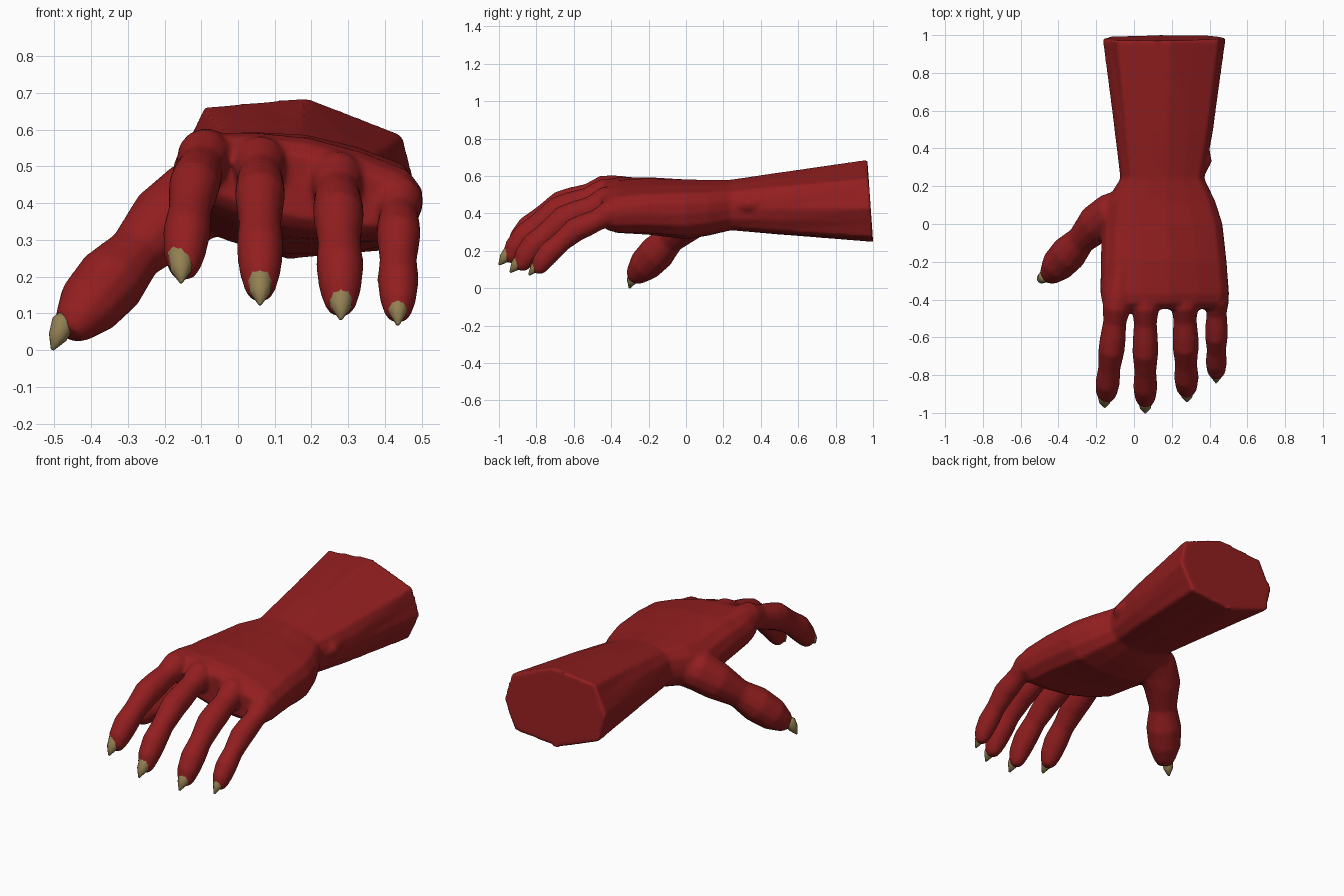
import bpy, bmesh, math
from mathutils import Vector

if "Cube" in bpy.data.objects:
    bpy.data.objects.remove(bpy.data.objects["Cube"])


def material(name, color):
    m = bpy.data.materials.new(name)
    m.diffuse_color = (*color, 1)
    m.use_nodes = True
    m.node_tree.nodes["Principled BSDF"].inputs["Base Color"].default_value = m.diffuse_color
    return m


skin = material("red skin", (0.29, 0.013, 0.014))
horn = material("tan claw", (0.29, 0.215, 0.085))


def loft(bm, rings):
    """Closed skin over a list of point rings."""
    rows = [[bm.verts.new(p) for p in ring] for ring in rings]
    n = len(rows[0])
    for a, b in zip(rows, rows[1:]):
        for i in range(n):
            bm.faces.new((a[i], a[(i + 1) % n], b[(i + 1) % n], b[i]))
    bm.faces.new(rows[0])
    bm.faces.new(rows[-1])


def tube(bm, path, sides=12, deep=1.0):
    """Tube through (point, radius) pairs; deep stretches it across the x axis."""
    pts = [Vector(p) for p, r in path]
    rings = []
    for i, (p, r) in enumerate(path):
        t = (pts[min(i + 1, len(pts) - 1)] - pts[max(i - 1, 0)]).normalized()
        u = t.cross(Vector((1, 0, 0))).normalized()
        v = t.cross(u)
        rings.append([pts[i] + r * (deep * math.cos(a) * u + math.sin(a) * v)
                      for a in (2 * math.pi * k / sides for k in range(sides))])
    loft(bm, rings)


def finish(bm, name, mat):
    bmesh.ops.recalc_face_normals(bm, faces=bm.faces)
    me = bpy.data.meshes.new(name)
    for f in bm.faces:
        f.smooth = True
    bm.to_mesh(me)
    bm.free()
    me.materials.append(mat)
    ob = bpy.data.objects.new(name, me)
    bpy.context.collection.objects.link(ob)
    return ob


hand = bmesh.new()

# forearm, wrist and palm: one skewed octagon section, rounded towards the hand
half = [(-.77, .885), (.08, 1), (.88, .54), (1, -.17)]
octagon = half + [(-x, -z) for x, z in half]


def section(bulge):
    pts = []
    for (x, z), (x2, z2) in zip(octagon, octagon[1:] + octagon[:1]):
        pts.append((x, z))
        pts.append(((x + x2) / 2 * bulge, (z + z2) / 2 * bulge))
    return pts


sections = [  # y, centre x, centre z, half width, half height, slope, bulge
    (.985, .16, .467, .327, .220, 0, 1),
    (.50, .158, .453, .262, .166, 0, 1.04),
    (.24, .150, .445, .222, .135, 0, 1.06),
    (.12, .142, .430, .288, .148, 0, 1.06),
    (.00, .150, .422, .318, .160, 0, 1.06),
    (-.20, .157, .440, .333, .148, -.05, 1.06),
    (-.37, .163, .444, .340, .136, -.10, 1.06),
    (-.42, .163, .448, .330, .118, -.13, 1.06),
    (-.45, .163, .446, .300, .085, -.15, 1.06)]
rings = []
for y, cx, cz, hx, hz, slope, bulge in sections:
    lean = -.07 if y > .9 else 0
    rings.append([(cx + hx * x, y + lean * hz * z, cz + hz * z + slope * hx * x)
                  for x, z in section(bulge)])
loft(hand, rings)

# wrist bone bump
tube(hand, [((.355, .42, .45), .02), ((.36, .38, .45), .045),
            ((.362, .33, .45), .05), ((.355, .28, .44), .03)])

# fingers: shared bend template (forward, down, radius), scaled per finger
bend = [(-.65, .03, .65), (-.3, 0, .9), (-.06, 0, 1.08), (.04, .01, 1.1), (.18, .09, .9),
        (.34, .17, 1.0), (.45, .23, 1.02), (.62, .42, .86), (.76, .6, .95),
        (.85, .77, .84), (.89, .9, .62), (.9, .97, .35)]
fingers = {  # knuckle, claw tip, radius, bend power
    "index": ((-.09, -.42, .525), (-.155, -.97, .185), .069, 1.0),
    "middle": ((.06, -.42, .508), (.06, -1.0, .125), .068, 1.0),
    "ring": ((.268, -.41, .468), (.280, -.94, .085), .069, .92),
    "little": ((.438, -.39, .41), (.435, -.84, .07), .060, .85)}
claws = {}
for name, (k, tip, r, power) in fingers.items():
    path = []
    for f, d, s in bend:
        path.append(((k[0] + (tip[0] - k[0]) * f,
                      k[1] + (tip[1] - k[1]) * f,
                      k[2] + (tip[2] - k[2]) * d ** power), r * s))
    tube(hand, path, deep=1.08)
    claws[name] = (tip, Vector((0, .075, .09)), r / .067)

# thumb
tube(hand, [((-.02, .10, .43), .10), ((-.12, .05, .405), .115), ((-.2, 0, .345), .105),
            ((-.28, -.085, .262), .078), ((-.345, -.155, .19), .098),
            ((-.405, -.22, .122), .09), ((-.445, -.268, .07), .06),
            ((-.46, -.285, .045), .035)])
claws["thumb"] = ((-.505, -.302, .002), Vector((.035, .028, .085)), .9)

# fuse everything into one skin and soften the joins
ob = finish(hand, "hand_and_forearm", skin)
fuse = ob.modifiers.new("fuse", 'REMESH')
fuse.mode = 'VOXEL'
fuse.voxel_size = .010
fuse.use_smooth_shade = True
soft = ob.modifiers.new("soften", 'SMOOTH')
soft.factor = .5
soft.iterations = 7

# claws
for name, (tip, back, s) in claws.items():
    bm = bmesh.new()
    tip = Vector(tip)
    tube(bm, [(tip + back * 1.05, .026 * s), (tip + back * .85, .037 * s),
              (tip + back * .4, .029 * s), (tip, .005)], 10)
    finish(bm, name + "_claw", horn)
